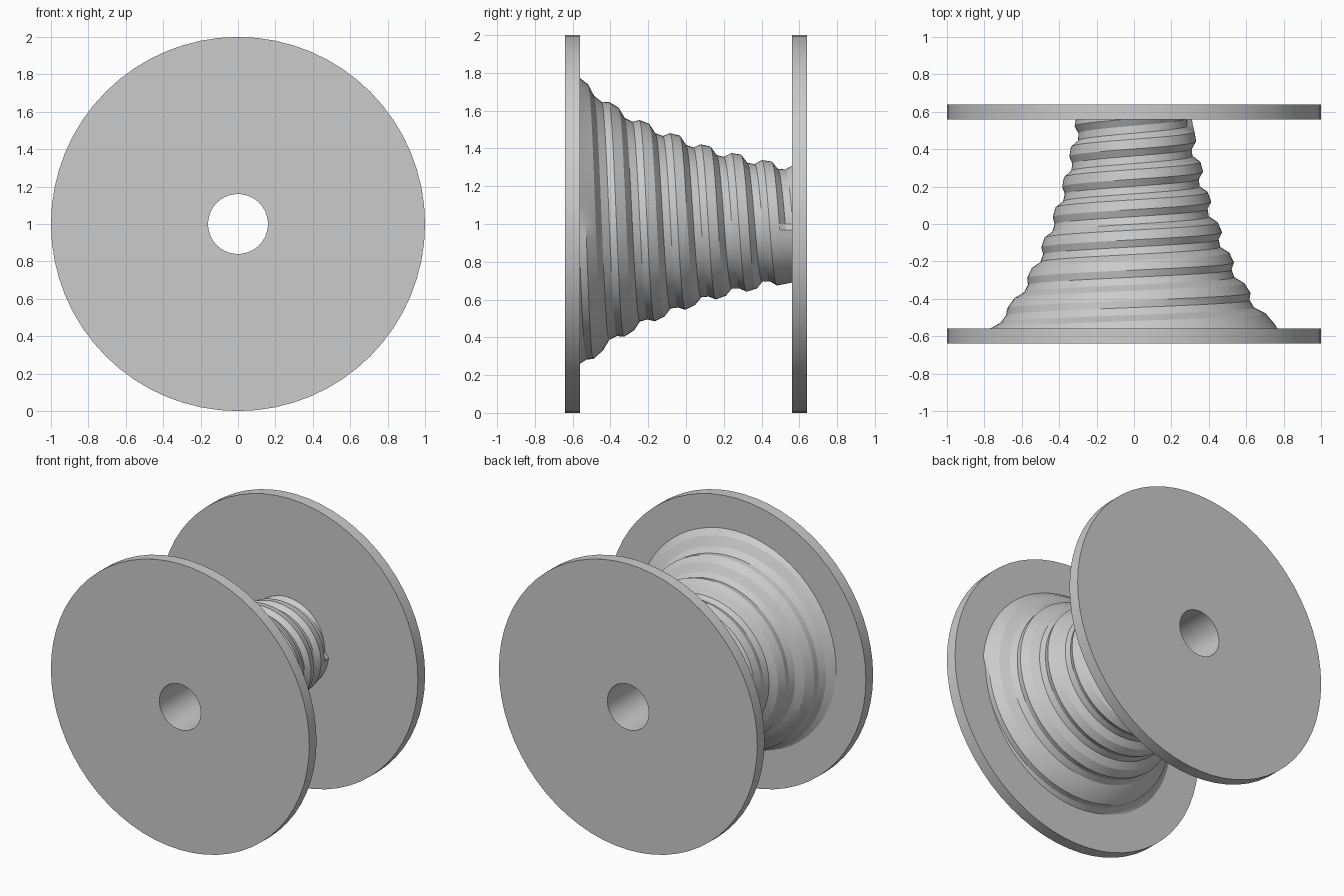
import bpy, bmesh, math
from mathutils import Vector

if "Cube" in bpy.data.objects:
    bpy.data.objects.remove(bpy.data.objects["Cube"])

SIDES = 64
PITCH = 0.162
T0, T1 = -4, 3          # thread starts and ends on the +x side, in turns
END = 0.56              # inner flange face

# crest radius of the curved cone along y
CREST = [(-0.75, 0.95), (-0.56, 0.77), (-0.51, 0.733), (-0.43, 0.66), (-0.36, 0.618),
         (-0.27, 0.56), (-0.195, 0.53), (-0.11, 0.488), (-0.03, 0.467), (0.05, 0.428),
         (0.13, 0.41), (0.21, 0.38), (0.29, 0.368), (0.37, 0.343), (0.46, 0.33),
         (0.56, 0.31), (0.9, 0.27)]
# one turn of thread: (offset along y, depth below crest)
THREAD = [(0.0, 0.033), (0.04, 0.028), (0.078, 0.0), (0.13, 0.0)]


def crest(y):
    y = max(CREST[0][0], min(CREST[-1][0], y))
    for (a, ra), (b, rb) in zip(CREST, CREST[1:]):
        if y <= b:
            return ra + (rb - ra) * (y - a) / (b - a)


def finish(bm, name):
    mesh = bpy.data.meshes.new(name)
    bm.to_mesh(mesh)
    bm.free()
    ob = bpy.data.objects.new(name, mesh)
    bpy.context.collection.objects.link(ob)
    bpy.ops.object.select_all(action='DESELECT')
    ob.select_set(True)
    bpy.context.view_layer.objects.active = ob
    bpy.ops.object.shade_smooth_by_angle(angle=math.radians(20))
    return ob


def point(r, y, a):
    return (r * math.cos(a), y, 1 + r * math.sin(a))


# two flanges joined by the central bore, turned as one profile
bm = bmesh.new()
profile = [(0.27, END), (1, END), (1, 0.64), (0.16, 0.64),
           (0.16, -0.64), (1, -0.64), (1, -END), (0.66, -END)]
rings = [[bm.verts.new(point(r, y, 2 * math.pi * s / SIDES)) for r, y in profile]
         for s in range(SIDES)]
for s in range(SIDES):
    p, q = rings[s], rings[(s + 1) % SIDES]
    for k in range(len(profile) - 1):
        bm.faces.new((p[k], p[k + 1], q[k + 1], q[k]))
finish(bm, "flanges_and_bore")

# curved cone wound with a spiral groove
bm = bmesh.new()
first, last = (T0 - 2) * SIDES, (T1 + 2) * SIDES
rows = []
for i in range(first, last + 1):
    t = i / SIDES
    row = []
    for dy, depth in THREAD:
        y = 0.04 + PITCH * t + dy
        cut = depth if T0 * SIDES <= i <= T1 * SIDES else 0
        row.append(bm.verts.new(point(crest(y) - cut, y, -2 * math.pi * t)))
    rows.append(row)
for i in range(len(rows) - SIDES - 1):
    p = rows[i] + [rows[i + SIDES][0]]
    q = rows[i + 1] + [rows[i + 1 + SIDES][0]]
    for j in range(len(THREAD)):
        bm.faces.new((p[j], q[j], q[j + 1], p[j + 1]))
# trim flush with the flanges
for sign in (-1, 1):
    bmesh.ops.bisect_plane(bm, geom=bm.verts[:] + bm.edges[:] + bm.faces[:],
                           plane_co=Vector((0, sign * END, 0)),
                           plane_no=Vector((0, sign, 0)), clear_outer=True)
loose = [v for v in bm.verts if not v.link_faces]
bmesh.ops.delete(bm, geom=loose, context='VERTS')
finish(bm, "grooved_cone")
